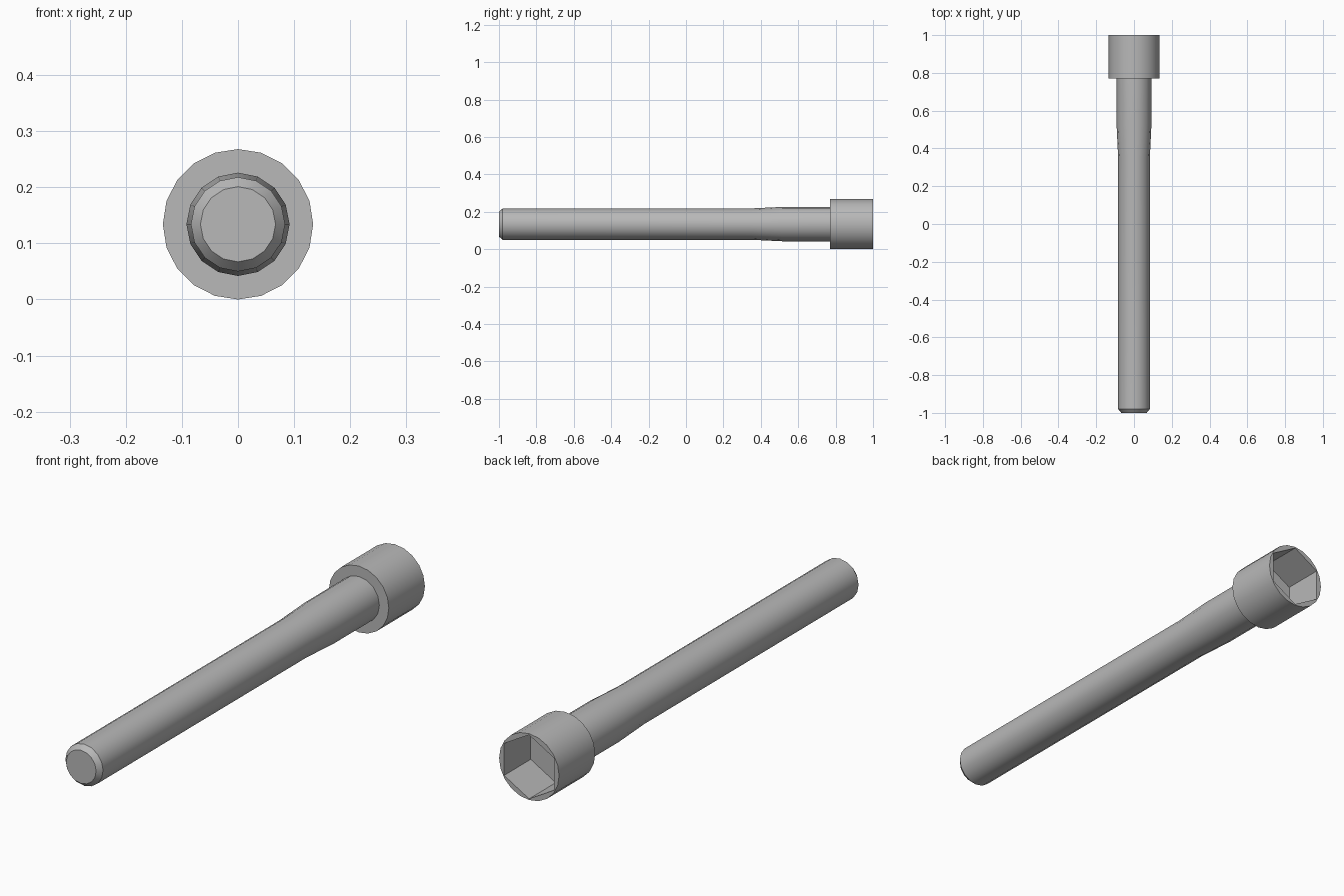
import bpy
import bmesh
from math import sin, cos, pi, radians

cube = bpy.data.objects.get("Cube")
if cube:
    bpy.data.objects.remove(cube, do_unlink=True)

AXIS_Z = 0.134  # height of the long axis

steel = bpy.data.materials.new("grey steel")
steel.use_nodes = True
GREY = (0.48, 0.48, 0.48, 1)
steel.diffuse_color = GREY
steel.node_tree.nodes["Principled BSDF"].inputs["Base Color"].default_value = GREY


def turned(name, sides, profile):
    """Solid turned about the y axis from (y, radius) pairs, first corner at the top."""
    bm = bmesh.new()
    rings = []
    for y, r in profile:
        angles = [2 * pi * i / sides for i in range(sides)]
        rings.append([bm.verts.new((r * sin(a), y, AXIS_Z + r * cos(a))) for a in angles])
    for a, b in zip(rings, rings[1:]):
        for i in range(sides):
            j = (i + 1) % sides
            bm.faces.new((a[i], a[j], b[j], b[i]))
    bm.faces.new(rings[0])
    bm.faces.new(rings[-1])
    bmesh.ops.recalc_face_normals(bm, faces=bm.faces)
    mesh = bpy.data.meshes.new(name)
    bm.to_mesh(mesh)
    bm.free()
    mesh.materials.append(steel)
    obj = bpy.data.objects.new(name, mesh)
    bpy.context.collection.objects.link(obj)
    return obj


def activate(obj):
    bpy.ops.object.select_all(action='DESELECT')
    obj.select_set(True)
    bpy.context.view_layer.objects.active = obj


# Shaft: chamfered tip, straight run, taper up to the thicker neck
shaft = turned("shaft", 16, [(-1, 0.067), (-0.98, 0.084), (0.35, 0.084),
                             (0.52, 0.092), (0.79, 0.092)])

# Head with a hexagonal socket cut into its back end
head = turned("head", 20, [(0.77, 0.134), (1, 0.134)])
cutter = turned("socket_cutter", 6, [(0.83, 0.129), (1.05, 0.129)])
cutter.hide_render = True
activate(head)
cut = head.modifiers.new("socket", 'BOOLEAN')
cut.operation = 'DIFFERENCE'
cut.solver = 'EXACT'
cut.object = cutter
bpy.ops.object.modifier_apply(modifier=cut.name)
bpy.data.objects.remove(cutter, do_unlink=True)

# Smooth round sides, sharp rims
for part in (shaft, head):
    activate(part)
    bpy.ops.object.shade_smooth_by_angle(angle=radians(30))
